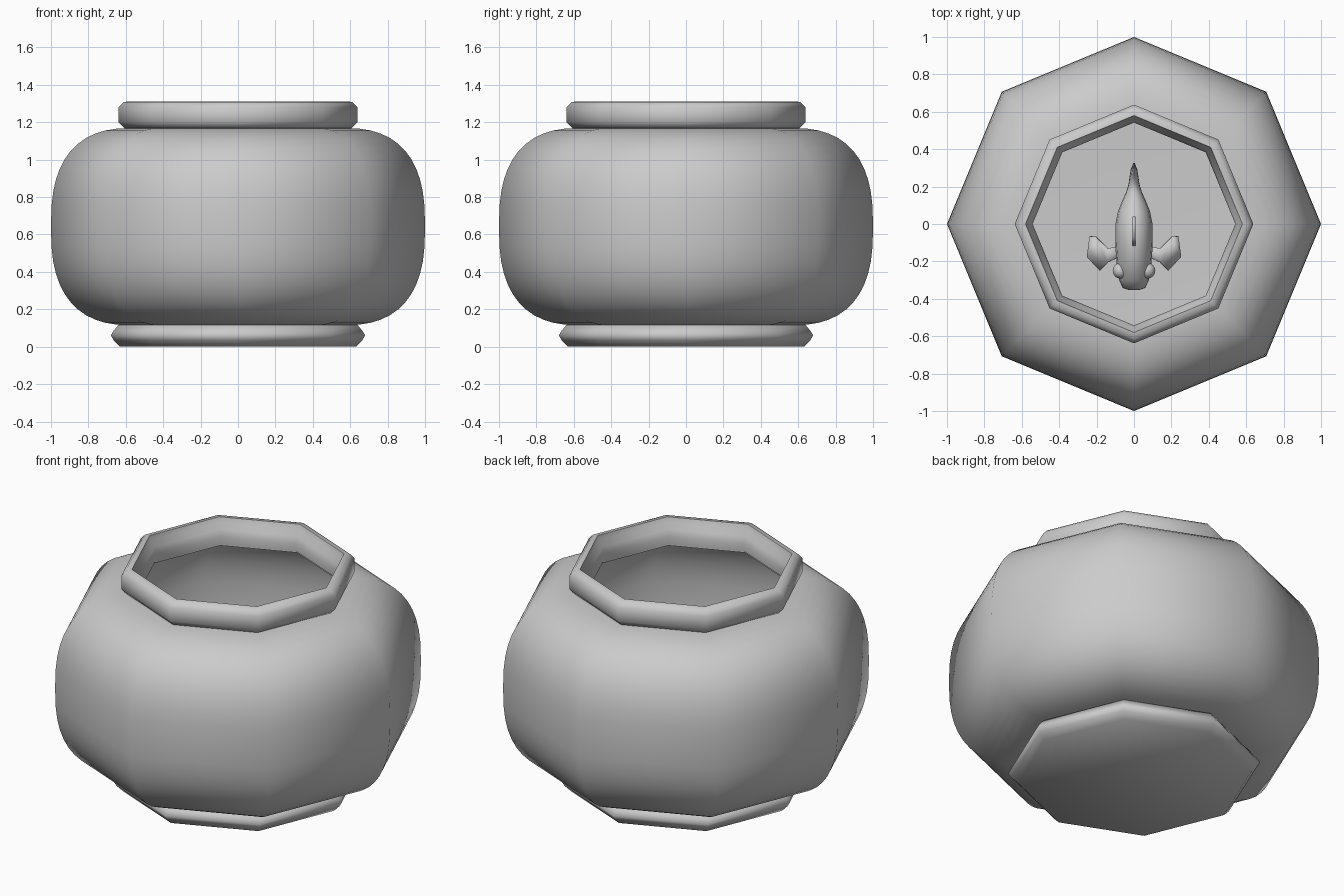
import bpy, bmesh
from math import cos, sin, pi, copysign

if "Cube" in bpy.data.objects:
    bpy.data.objects.remove(bpy.data.objects["Cube"])


def make_object(name, verts, faces, angle=1.1, thick=0):
    mesh = bpy.data.meshes.new(name)
    mesh.from_pydata(verts, [], faces)
    bm = bmesh.new()
    bm.from_mesh(mesh)
    bmesh.ops.remove_doubles(bm, verts=bm.verts, dist=1e-5)
    bmesh.ops.recalc_face_normals(bm, faces=bm.faces)
    bm.to_mesh(mesh)
    bm.free()
    ob = bpy.data.objects.new(name, mesh)
    bpy.context.collection.objects.link(ob)
    if thick:
        mod = ob.modifiers.new("thickness", 'SOLIDIFY')
        mod.thickness = thick
        mod.offset = 0
    bpy.ops.object.select_all(action='DESELECT')
    ob.select_set(True)
    bpy.context.view_layer.objects.active = ob
    bpy.ops.object.shade_smooth_by_angle(angle=angle)
    return ob


def loft(name, rings, closed=False, caps=False, angle=1.1):
    n, m = len(rings[0]), len(rings)
    verts = [v for r in rings for v in r]
    faces = [(i * n + j, i * n + (j + 1) % n,
              (i + 1) % m * n + (j + 1) % n, (i + 1) % m * n + j)
             for i in range(m if closed else m - 1) for j in range(n)]
    if caps:
        faces += [tuple(range(n)), tuple(range((m - 1) * n, m * n))]
    return make_object(name, verts, faces, angle)


def lathe(name, profile, closed=False, caps=False):
    rings = [[(r * cos(j * pi / 4), r * sin(j * pi / 4), z) for j in range(8)]
             for r, z in profile]
    return loft(name, rings, closed, caps)


def spow(v, e):
    return copysign(abs(v) ** e, v)


# Bowl: rounded octagonal wall, outer skin then inner skin
def wall(a, b, e=2 / 2.6, n=24):
    return [(0.55 + a * spow(cos(t), e), 0.642 + b * spow(sin(t), e))
            for t in (-pi / 2 + pi * i / n for i in range(n + 1))]


outer, inner = wall(0.45, 0.528), wall(0.435, 0.513)
lathe("bowl_wall", [(0.001, 0.114)] + outer + inner[::-1] + [(0.001, 0.129)],
      caps=True)

# Rim ring and foot
lathe("bowl_rim", [(0.545, 1.165), (0.61, 1.17), (0.638, 1.20), (0.638, 1.28),
                   (0.612, 1.308), (0.58, 1.312), (0.572, 1.285),
                   (0.552, 1.25), (0.542, 1.21)], closed=True)
lathe("bowl_foot", [(0.63, 0.0), (0.665, 0.035), (0.68, 0.06),
                    (0.665, 0.085), (0.64, 0.116)], caps=True)

# Fish body: elliptical sections (y, half width, half height, centre z)
FZ = 0.56
sections = [(-0.352, 0.03, 0.025, -0.01), (-0.342, 0.06, 0.05, -0.005),
            (-0.30, 0.08, 0.09, 0), (-0.22, 0.092, 0.13, 0.005),
            (-0.12, 0.1, 0.155, 0.01), (0.0, 0.099, 0.15, 0.01),
            (0.07, 0.085, 0.115, 0.01), (0.12, 0.065, 0.085, 0.01),
            (0.17, 0.042, 0.06, 0.015), (0.21, 0.03, 0.055, 0.015),
            (0.25, 0.024, 0.09, 0.015), (0.29, 0.018, 0.13, 0.015),
            (0.325, 0.004, 0.15, 0.015)]
loft("fish_body", [[(w * cos(k * pi / 8), y, FZ + c + h * sin(k * pi / 8))
                    for k in range(16)] for y, w, h, c in sections], caps=True)


# Fish fins: thin plates in the centre plane, outlines as (y, z)
def centre_fin(name, pts, thick):
    make_object(name, [(0, y, FZ + z) for y, z in pts],
                [tuple(range(len(pts)))], 0.5, thick)


centre_fin("dorsal_fin", [(-0.14, 0.14), (-0.07, 0.21), (0.01, 0.23),
                          (0.04, 0.2), (0.04, 0.12)], 0.018)
centre_fin("belly_fin", [(0.02, -0.1), (0.06, -0.17), (0.11, -0.16),
                         (0.1, -0.05)], 0.018)

# Side fins and eyes, mirrored
for side, label in ((-1, "left"), (1, "right")):
    fin = [(0.085, -0.12, -0.03), (0.14, -0.13, -0.04), (0.205, -0.068, -0.06),
           (0.235, -0.065, -0.07), (0.25, -0.175, -0.08),
           (0.182, -0.248, -0.07), (0.14, -0.205, -0.045), (0.085, -0.18, -0.03)]
    make_object(label + "_side_fin", [(side * x, y, FZ + z) for x, y, z in fin],
                [(0, 1, 6, 7), (1, 2, 3, 4, 5, 6)], 0.5, 0.016)
    bpy.ops.mesh.primitive_uv_sphere_add(
        segments=16, ring_count=10, radius=0.042,
        location=(side * 0.072, -0.25, FZ + 0.045))
    eye = bpy.context.object
    eye.name = label + "_eye"
    bpy.ops.object.shade_smooth()
